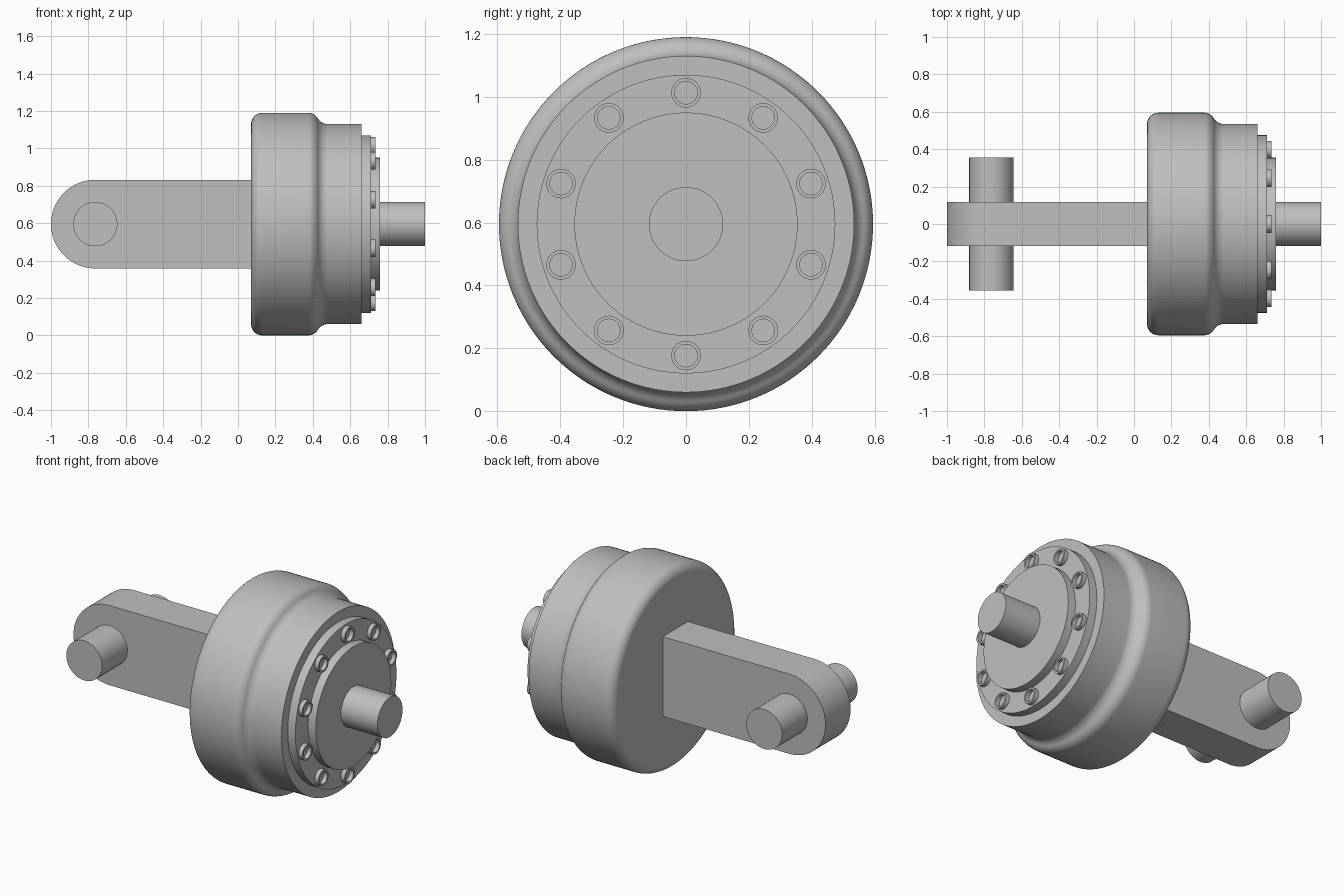
import bpy, bmesh
from math import sin, cos, pi, radians
from mathutils import Matrix, Vector

if "Cube" in bpy.data.objects:
    bpy.data.objects.remove(bpy.data.objects["Cube"])

HEIGHT = 0.595          # height of the shaft axis
PIN_X = -0.763          # position of the cross pin

grey = bpy.data.materials.new("plain grey")
grey.use_nodes = True
grey.diffuse_color = (0.52, 0.52, 0.52, 1)
grey.node_tree.nodes["Principled BSDF"].inputs["Base Color"].default_value = grey.diffuse_color


def finish(name, bm):
    bmesh.ops.recalc_face_normals(bm, faces=bm.faces[:])
    mesh = bpy.data.meshes.new(name)
    bm.to_mesh(mesh)
    bm.free()
    mesh.materials.append(grey)
    obj = bpy.data.objects.new(name, mesh)
    bpy.context.collection.objects.link(obj)
    bpy.ops.object.select_all(action='DESELECT')
    obj.select_set(True)
    bpy.context.view_layer.objects.active = obj
    bpy.ops.object.shade_smooth_by_angle(angle=radians(30))
    return obj


def lathe(name, profile, centre=(0, 0, HEIGHT), turn=0, steps=96, hollow=False):
    """Revolve (distance along, radius) points about x, then turn about z."""
    bm = bmesh.new()
    rings = [[bm.verts.new((a, r * sin(2 * pi * i / steps), r * cos(2 * pi * i / steps)))
              for i in range(steps)] for a, r in profile]
    pairs = list(zip(rings, rings[1:]))
    if hollow:
        pairs.append((rings[-1], rings[0]))
    else:
        bm.faces.new(rings[0])
        bm.faces.new(rings[-1])
    for p, q in pairs:
        for i in range(steps):
            j = (i + 1) % steps
            bm.faces.new((p[i], p[j], q[j], q[i]))
    bm.transform(Matrix.Translation(Vector(centre)) @ Matrix.Rotation(turn, 4, 'Z'))
    return finish(name, bm)


def arc(a, r, radius, start, end, steps=10):
    """Arc points; angles are measured from the radial direction."""
    angles = [radians(start + (end - start) * i / steps) for i in range(steps + 1)]
    return [(a + radius * sin(t), r + radius * cos(t)) for t in angles]


# Drum with rounded rear rim and a smooth step down to the front
F = 0.06
drum = arc(0.07 + F, HEIGHT - F, F, -90, 0)
drum += arc(0.375, HEIGHT - F, F, 0, 60)
drum += arc(0.375 + 2 * F * sin(pi / 3), HEIGHT, F, 240, 180)[1:]
drum += [(0.66, HEIGHT - F)]
lathe("drum", drum, steps=128)

# Stepped front discs and output shaft
lathe("flange", [(0.65, 0.475), (0.71, 0.475)])
lathe("cover", [(0.70, 0.355), (0.76, 0.355)])
lathe("shaft", [(0.75, 0.118), (1.0, 0.118)], steps=64)

# Circle of hollow collars on the flange
for n in range(10):
    t = n * pi / 5
    lathe(f"collar_{n + 1}", [(0.705, 0.047), (0.735, 0.047), (0.735, 0.036), (0.705, 0.036)],
          (0, 0.418 * sin(t), HEIGHT + 0.418 * cos(t)), steps=32, hollow=True)

# Flat arm with a round end
R, HALF = 0.237, 0.118
outline = [(0.09, -R)] + [(PIN_X - R * cos(t), R * sin(t))
                          for t in [pi * (i / 40 - 0.5) for i in range(41)]] + [(0.09, R)]
bm = bmesh.new()
side = bm.faces.new([bm.verts.new((x, -HALF, HEIGHT + z)) for x, z in outline])
extruded = bmesh.ops.extrude_face_region(bm, geom=[side], use_keep_orig=True)["geom"]
bmesh.ops.translate(bm, vec=(0, 2 * HALF, 0),
                    verts=[v for v in extruded if isinstance(v, bmesh.types.BMVert)])
finish("arm", bm)

# Cross pin through the arm
lathe("cross_pin", [(-0.355, 0.118), (0.355, 0.118)], (PIN_X, 0, HEIGHT), turn=pi / 2, steps=64)
